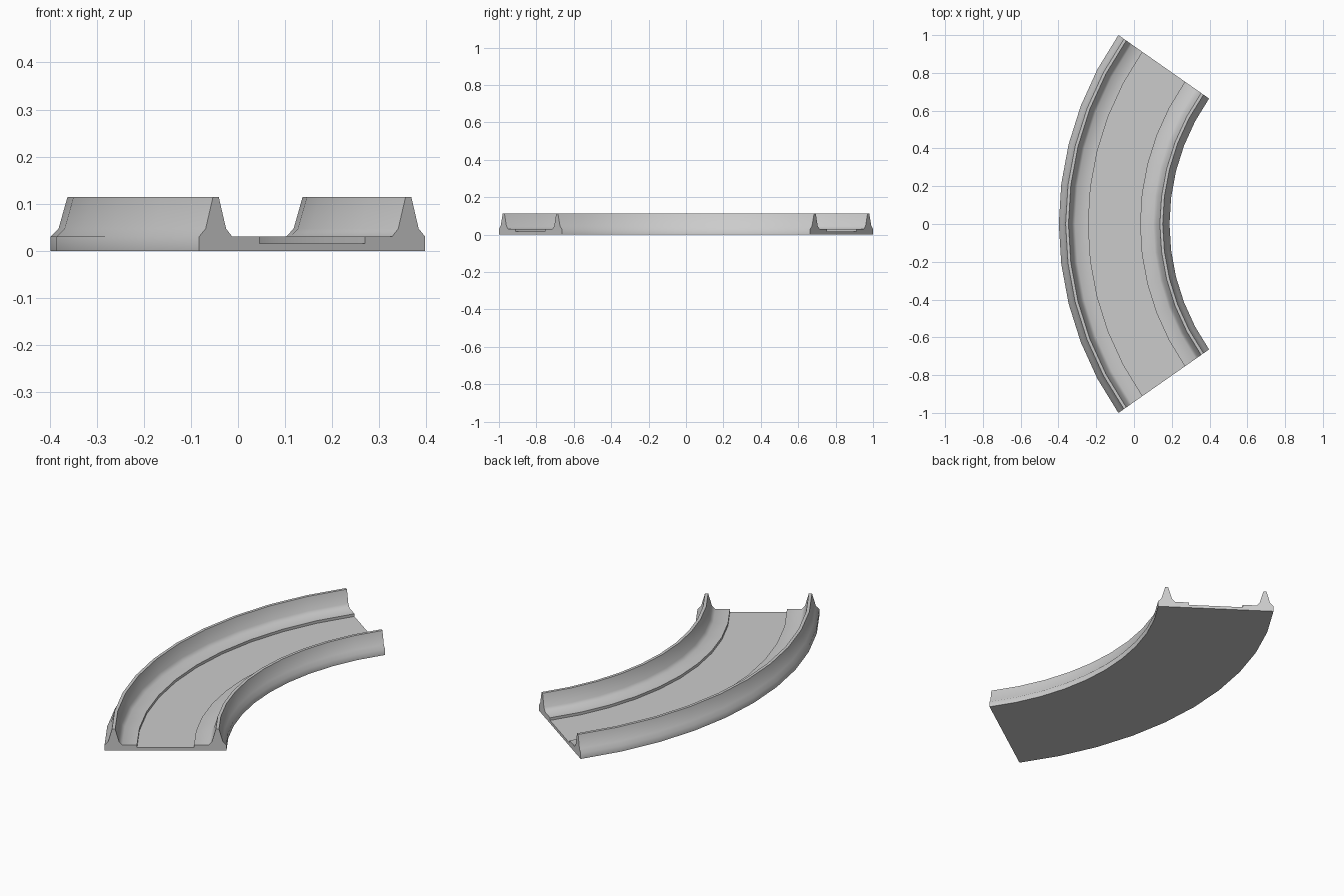
import bpy, bmesh, math

if "Cube" in bpy.data.objects:
    bpy.data.objects.remove(bpy.data.objects["Cube"])

# Bend layout: arc centre on +x, swept symmetrically about the x axis
CENTRE_X = 1.346
OUTER_R = 1.744
WIDTH = 0.586
HALF_ANGLE = math.radians(35)
SEGMENTS = 10

# Half of the cross-section: (distance from outer edge, height)
half = [(0, 0), (0, 0.03), (0.017, 0.047), (0.036, 0.114), (0.051, 0.114),
        (0.070, 0.047), (0.086, 0.03), (0.156, 0.03), (0.156, 0.016)]
profile = half + [(WIDTH - d, z) for d, z in reversed(half)]

# Sweep the profile round the bend
bm = bmesh.new()
rings = []
for i in range(SEGMENTS + 1):
    a = -HALF_ANGLE + 2 * HALF_ANGLE * i / SEGMENTS
    rings.append([bm.verts.new((CENTRE_X - (OUTER_R - d) * math.cos(a),
                                (OUTER_R - d) * math.sin(a), z))
                  for d, z in profile])
n = len(profile)
for r0, r1 in zip(rings, rings[1:]):
    for j in range(n):
        k = (j + 1) % n
        bm.faces.new((r0[j], r0[k], r1[k], r1[j]))

# End caps
bm.faces.new(rings[0])
bm.faces.new(rings[-1][::-1])
bmesh.ops.recalc_face_normals(bm, faces=bm.faces)

mesh = bpy.data.meshes.new("curved_track")
bm.to_mesh(mesh)
bm.free()
track = bpy.data.objects.new("curved_track", mesh)
bpy.context.collection.objects.link(track)

# Smooth along the bend, crisp at lips and ends
bpy.context.view_layer.objects.active = track
track.select_set(True)
bpy.ops.object.shade_smooth_by_angle(angle=math.radians(50))
